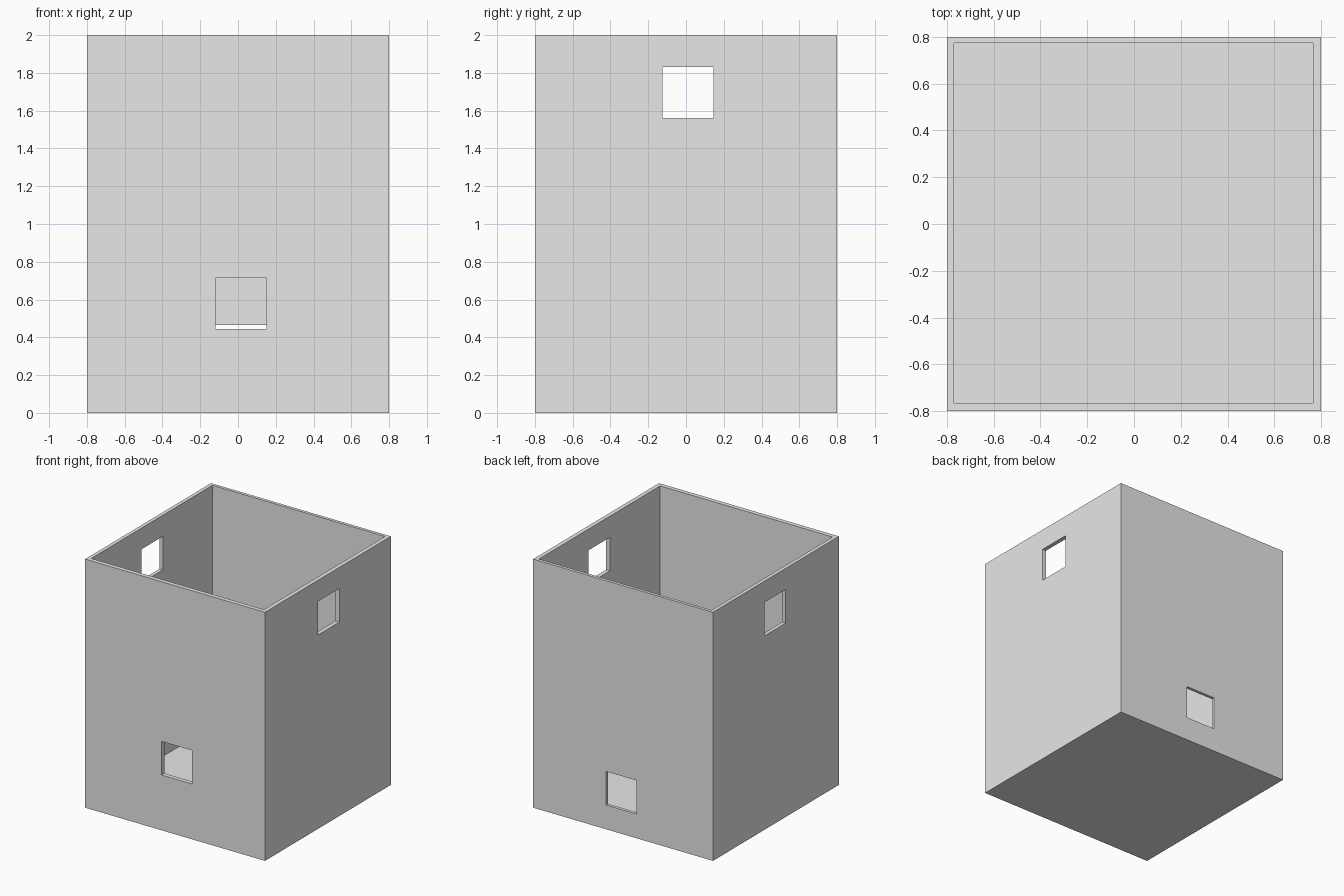
import bpy

cube = bpy.data.objects.get("Cube")
if cube:
    bpy.data.objects.remove(cube, do_unlink=True)

grey = bpy.data.materials.new("plain_grey")
grey.use_nodes = True
colour = (0.8, 0.8, 0.8, 1)
grey.diffuse_color = colour
grey.node_tree.nodes["Principled BSDF"].inputs["Base Color"].default_value = colour


def box(name, low, high):
    """Box spanning two opposite corners."""
    centre = [(a + b) / 2 for a, b in zip(low, high)]
    bpy.ops.mesh.primitive_cube_add(size=1, location=centre)
    ob = bpy.context.object
    ob.name = name
    ob.scale = [b - a for a, b in zip(low, high)]
    bpy.ops.object.transform_apply(location=True, rotation=False, scale=True)
    ob.data.materials.append(grey)
    return ob


# Outer block
body = box("open_box", (-0.8, -0.8, 0), (0.8, 0.8, 2))

# Hollow interior and the four wall openings
cutters = [
    box("interior_cutter", (-0.77, -0.765, 0.06), (0.766, 0.775, 2.2)),
    box("front_opening_cutter", (-0.12, -0.9, 0.445), (0.15, -0.5, 0.715)),
    box("back_opening_cutter", (-0.12, 0.5, 0.195), (0.15, 0.9, 0.465)),
    box("side_openings_cutter", (-0.9, -0.125, 1.56), (0.9, 0.145, 1.83)),
]
for cutter in cutters:
    cut = body.modifiers.new(cutter.name, "BOOLEAN")
    cut.operation = "DIFFERENCE"
    cut.solver = "EXACT"
    cut.object = cutter

# Apply the cuts, then remove the cutters
bpy.ops.object.select_all(action="DESELECT")
bpy.context.view_layer.objects.active = body
body.select_set(True)
for cutter in cutters:
    bpy.ops.object.modifier_apply(modifier=cutter.name)
for cutter in cutters:
    bpy.data.objects.remove(cutter, do_unlink=True)
